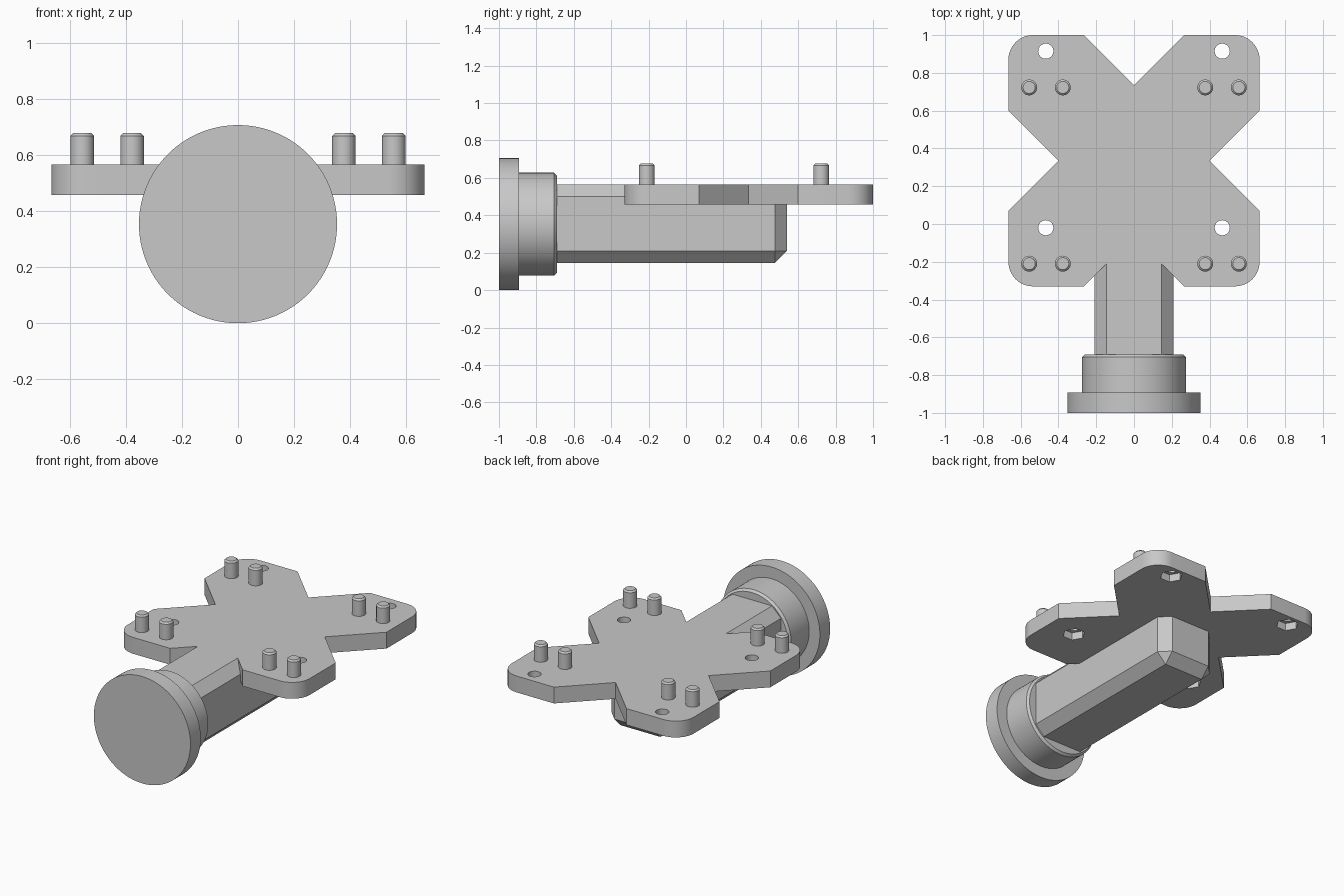
import bpy, bmesh
from math import radians, cos, sin, pi
from mathutils import Matrix, Vector

default = bpy.data.objects.get("Cube")
if default:
    bpy.data.objects.remove(default, do_unlink=True)

grey = bpy.data.materials.new("plain_grey")
grey.use_nodes = True
colour = (0.58, 0.58, 0.58, 1)
grey.diffuse_color = colour
grey.node_tree.nodes["Principled BSDF"].inputs["Base Color"].default_value = colour

PLATE_Y, PLATE_LOW, PLATE_TOP = 0.335, 0.457, 0.565
AXIS_Z = 0.353


def finish(name, bm):
    """Turn a bmesh into a grey object."""
    bmesh.ops.recalc_face_normals(bm, faces=bm.faces)
    mesh = bpy.data.meshes.new(name)
    bm.to_mesh(mesh)
    bm.free()
    mesh.materials.append(grey)
    obj = bpy.data.objects.new(name, mesh)
    bpy.context.collection.objects.link(obj)
    return obj


def activate(obj):
    bpy.ops.object.select_all(action='DESELECT')
    obj.select_set(True)
    bpy.context.view_layer.objects.active = obj


def smooth(obj):
    activate(obj)
    bpy.ops.object.shade_smooth_by_angle(angle=radians(25))


def turned(name, profile, matrix, sides=64):
    """Closed turned solid from (radius, height) steps along local z."""
    bm = bmesh.new()
    rings = [[bm.verts.new((r * cos(2 * pi * i / sides), r * sin(2 * pi * i / sides), h))
              for i in range(sides)] for r, h in profile]
    for low, high in zip(rings, rings[1:]):
        for i in range(sides):
            j = (i + 1) % sides
            bm.faces.new((low[i], low[j], high[j], high[i]))
    bm.faces.new(rings[0][::-1])
    bm.faces.new(rings[-1])
    bm.transform(matrix)
    return finish(name, bm)


def combine(target, other, operation):
    """Apply a boolean and discard the helper."""
    activate(target)
    mod = target.modifiers.new("combine", 'BOOLEAN')
    mod.object, mod.operation, mod.solver = other, operation, 'EXACT'
    bpy.ops.object.modifier_apply(modifier=mod.name)
    bpy.data.objects.remove(other, do_unlink=True)


# Cross-shaped plate: one rounded corner repeated by quarter turns
bm = bmesh.new()
half, notch, radius = 0.665, 0.4, 0.13
corner = [Vector((notch, 0, 0)), Vector((half, half - notch, 0))]
for i in range(13):
    a = pi / 2 * i / 12
    corner.append(Vector((half - radius + radius * cos(a), half - radius + radius * sin(a), 0)))
corner.append(Vector((half - notch, half, 0)))
outline = []
for quarter in range(4):
    turn = Matrix.Rotation(quarter * pi / 2, 3, 'Z')
    outline += [bm.verts.new(turn @ p) for p in corner]
face = bm.faces.new(outline)
top = bmesh.ops.extrude_face_region(bm, geom=[face])["geom"]
bmesh.ops.translate(bm, verts=[v for v in top if isinstance(v, bmesh.types.BMVert)],
                    vec=(0, 0, PLATE_TOP - PLATE_LOW))
bm.transform(Matrix.Translation((0, PLATE_Y, PLATE_LOW)))
body = finish("plate_and_arm", bm)

# Chamfered arm, merged flush with the plate top
bm = bmesh.new()
bmesh.ops.create_cube(bm, size=1)
back, front, width = 0.54, -0.8, 0.42
bm.transform(Matrix.Translation((0, (back + front) / 2, PLATE_TOP - width / 2))
             @ Matrix.Diagonal((width, back - front, width, 1)))
bmesh.ops.bevel(bm, geom=bm.edges[:], offset=0.065, offset_type='OFFSET',
                segments=1, profile=0.5, affect='EDGES')
combine(body, finish("arm", bm), 'UNION')

# Screw holes with hexagonal nut pockets underneath
for x in (-0.467, 0.467):
    for y in (-0.02, 0.915):
        place = Matrix.Translation((x, y, 0))
        hole = turned("hole_cutter", [(0.04, 0.4), (0.04, 0.65)], place, 32)
        combine(body, hole, 'DIFFERENCE')
        pocket = turned("pocket_cutter", [(0.07, 0.4), (0.07, PLATE_LOW + 0.05)], place, 6)
        combine(body, pocket, 'DIFFERENCE')
smooth(body)

# Locating pins with chamfered tips
for x in (-0.555, -0.377, 0.377, 0.555):
    for y in (-0.21, 0.723):
        pin = turned("pin", [(0.042, 0), (0.042, 0.104), (0.032, 0.114)],
                     Matrix.Translation((x, y, PLATE_TOP - 0.002)), 32)
        smooth(pin)

# Round end flange and stepped collar
along_y = Matrix.Translation((0, -1, AXIS_Z)) @ Matrix.Rotation(-pi / 2, 4, 'X')
smooth(turned("end_flange_and_collar",
              [(AXIS_Z, 0), (AXIS_Z, 0.107), (0.275, 0.107), (0.275, 0.295), (0.261, 0.309)],
              along_y, 96))
